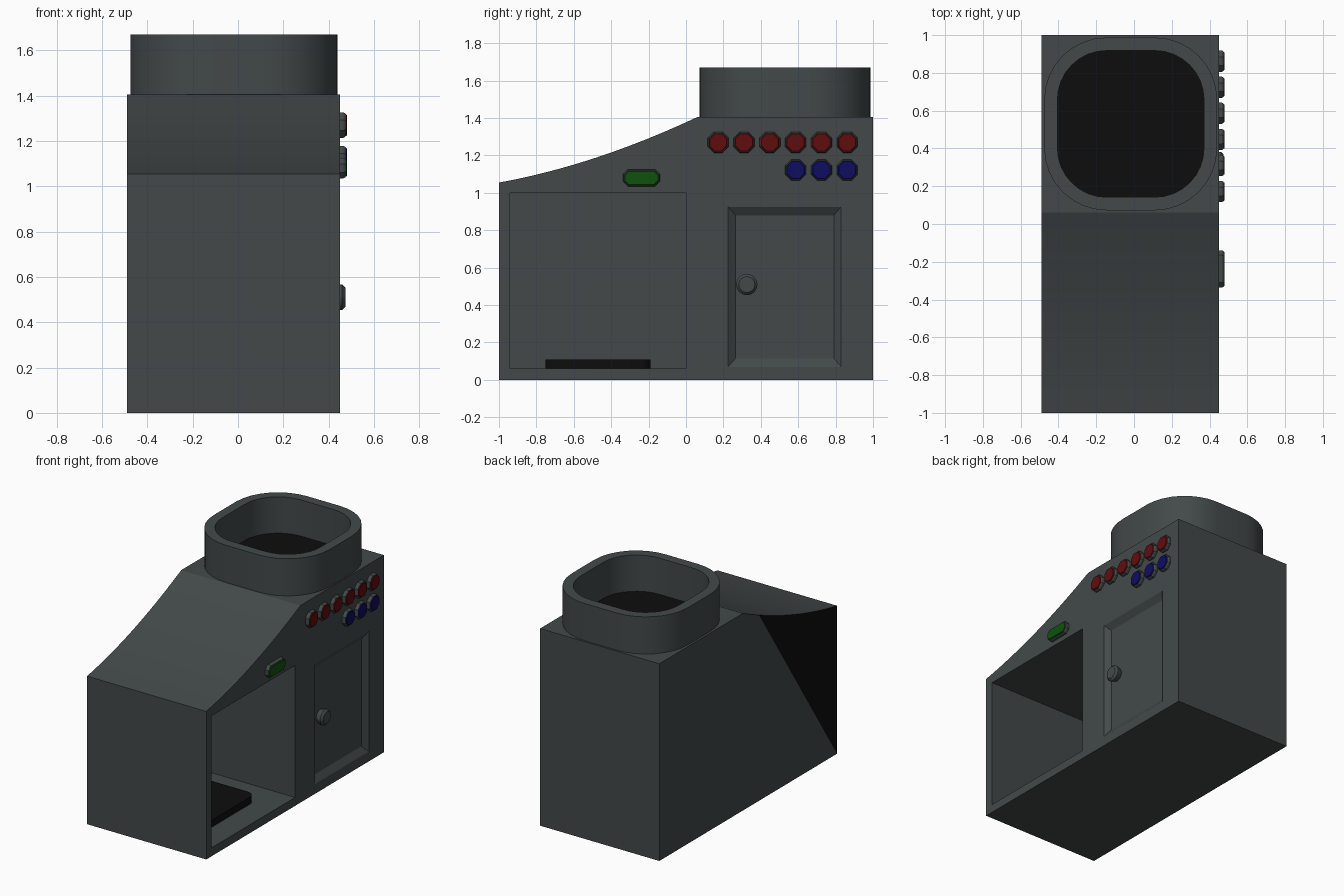
import bpy, bmesh, math

if "Cube" in bpy.data.objects:
    bpy.data.objects.remove(bpy.data.objects["Cube"])


def material(name, rgb):
    m = bpy.data.materials.new(name)
    m.diffuse_color = (*rgb, 1)
    m.use_nodes = True
    m.node_tree.nodes["Principled BSDF"].inputs["Base Color"].default_value = m.diffuse_color
    return m


GREY = material("dark_grey", (0.056, 0.066, 0.066))
BLACK = material("black", (0.004, 0.004, 0.004))
RED = material("red", (0.115, 0.004, 0.004))
BLUE = material("blue", (0.004, 0.004, 0.115))
GREEN = material("green", (0.004, 0.085, 0.004))


def rounded(cu, cv, hu, hv, r, n):
    """Rounded rectangle outline with n segments per corner."""
    pts = []
    for k, (su, sv) in enumerate(((1, 1), (-1, 1), (-1, -1), (1, -1))):
        for i in range(n + 1):
            a = math.pi / 2 * (k + i / n)
            pts.append((cu + su * (hu - r) + r * math.cos(a),
                        cv + sv * (hv - r) + r * math.sin(a)))
    return pts


def rect(u0, u1, v0, v1):
    return [(u0, v0), (u1, v0), (u1, v1), (u0, v1)]


def along_x(x, pts):
    return [(x, u, v) for u, v in pts]


def along_z(z, pts):
    return [(u, v, z) for u, v in pts]


def loft(name, loops, mats, caps=(True, True), split=None):
    """Skin a stack of matching loops; split = vertex count of a second-colour part of the first cap."""
    bm = bmesh.new()
    rings = [[bm.verts.new(p) for p in loop] for loop in loops]
    n = len(rings[0])
    for a, b in zip(rings, rings[1:]):
        for i in range(n):
            j = (i + 1) % n
            bm.faces.new((a[i], a[j], b[j], b[i]))
    if split:
        bm.faces.new(rings[0][:split]).material_index = 1
        bm.faces.new([rings[0][0]] + rings[0][split - 1:])
    elif caps[0]:
        bm.faces.new(rings[0])
    if caps[1]:
        bm.faces.new(rings[-1])
    bmesh.ops.recalc_face_normals(bm, faces=bm.faces[:])
    me = bpy.data.meshes.new(name)
    bm.to_mesh(me)
    bm.free()
    for m in mats:
        me.materials.append(m)
    ob = bpy.data.objects.new(name, me)
    bpy.context.collection.objects.link(ob)
    return ob


def activate(ob):
    bpy.ops.object.select_all(action='DESELECT')
    ob.select_set(True)
    bpy.context.view_layer.objects.active = ob


def smooth(ob, deg=20):
    activate(ob)
    bpy.ops.object.shade_smooth_by_angle(angle=math.radians(deg))


def cut(ob, cutter):
    activate(ob)
    mod = ob.modifiers.new("cut", 'BOOLEAN')
    mod.operation = 'DIFFERENCE'
    mod.solver = 'EXACT'
    mod.object = cutter
    bpy.ops.object.modifier_apply(modifier=mod.name)
    bpy.data.objects.remove(cutter)


# Body: side profile with a curved slope, black panel at the front of the left side
LEFT, SIDE = -0.49, 0.45
SEG = 12
slope = []
for i in range(SEG + 1):
    t = i / SEG
    slope.append(tuple((1 - t) ** 2 * a + 2 * t * (1 - t) * b + t * t * c
                       for a, b, c in zip((-1, 1.055), (-0.49, 1.147), (0.06, 1.405))))
profile = [(-1, 0)] + slope + [(1, 1.405), (1, 0)]
body = loft("body", [along_x(LEFT, profile), along_x(SIDE, profile)],
            [GREY, BLACK], split=12)

# Open compartment in the right side
cut(body, loft("compartment_cutter", [along_x(-0.43, rect(-0.94, 0, 0.06, 1.0)),
                                      along_x(0.6, rect(-0.94, 0, 0.06, 1.0))], [GREY]))

# Door recess with sloping edges
cut(body, loft("door_cutter", [along_x(SIDE - 0.03, rect(0.265, 0.79, 0.115, 0.88)),
                               along_x(SIDE, rect(0.225, 0.83, 0.07, 0.925)),
                               along_x(0.6, rect(0.225, 0.83, 0.07, 0.925))], [GREY]))
smooth(body)

# Pad on the compartment floor
pad = rounded(0.0, -0.47, 0.27, 0.28, 0.06, 5)
smooth(loft("compartment_pad", [along_z(0.055, pad), along_z(0.11, pad)], [BLACK]), 30)

# Hopper ring on the roof with a dark bottom
CX, CY = -0.0175, 0.53
outer = rounded(CX, CY, 0.4575, 0.4575, 0.33, 8)
inner = rounded(CX, CY, 0.388, 0.388, 0.26, 8)
smooth(loft("hopper_ring", [along_z(1.40, outer), along_z(1.67, outer),
                            along_z(1.67, inner), along_z(1.40, inner)],
            [GREY], caps=(False, False)), 30)
plate = rounded(CX, CY, 0.39, 0.39, 0.26, 8)
loft("hopper_bottom", [along_z(1.404, plate), along_z(1.412, plate)], [BLACK])

# Door knob


def disc(r):
    return rounded(0.325, 0.51, r, r, r * 0.999, 4)


smooth(loft("door_knob", [along_x(SIDE - 0.032, disc(0.045)), along_x(SIDE, disc(0.057)),
                          along_x(0.46, disc(0.057)), along_x(0.474, disc(0.043))], [GREY]), 25)


# Buttons: grey frame with a coloured cap
def button(name, y, z, hy, hz, mat):
    def outline(inset):
        return rounded(y, z, hy - inset, hz - inset, (hz - inset) * 0.586, 1)
    loft(name + "_frame", [along_x(SIDE - 0.005, outline(0)), along_x(0.466, outline(0)),
                           along_x(0.474, outline(0.005))], [GREY])
    loft(name + "_cap", [along_x(0.46, outline(0.007)), along_x(0.476, outline(0.007)),
                         along_x(0.48, outline(0.011))], [mat])


for i in range(6):
    y = 0.172 + i * 0.138
    button(f"red_button_{i + 1}", y, 1.27, 0.056, 0.056, RED)
    if i > 2:
        button(f"blue_button_{i - 2}", y, 1.122, 0.056, 0.056, BLUE)
button("green_button", -0.238, 1.08, 0.099, 0.045, GREEN)
